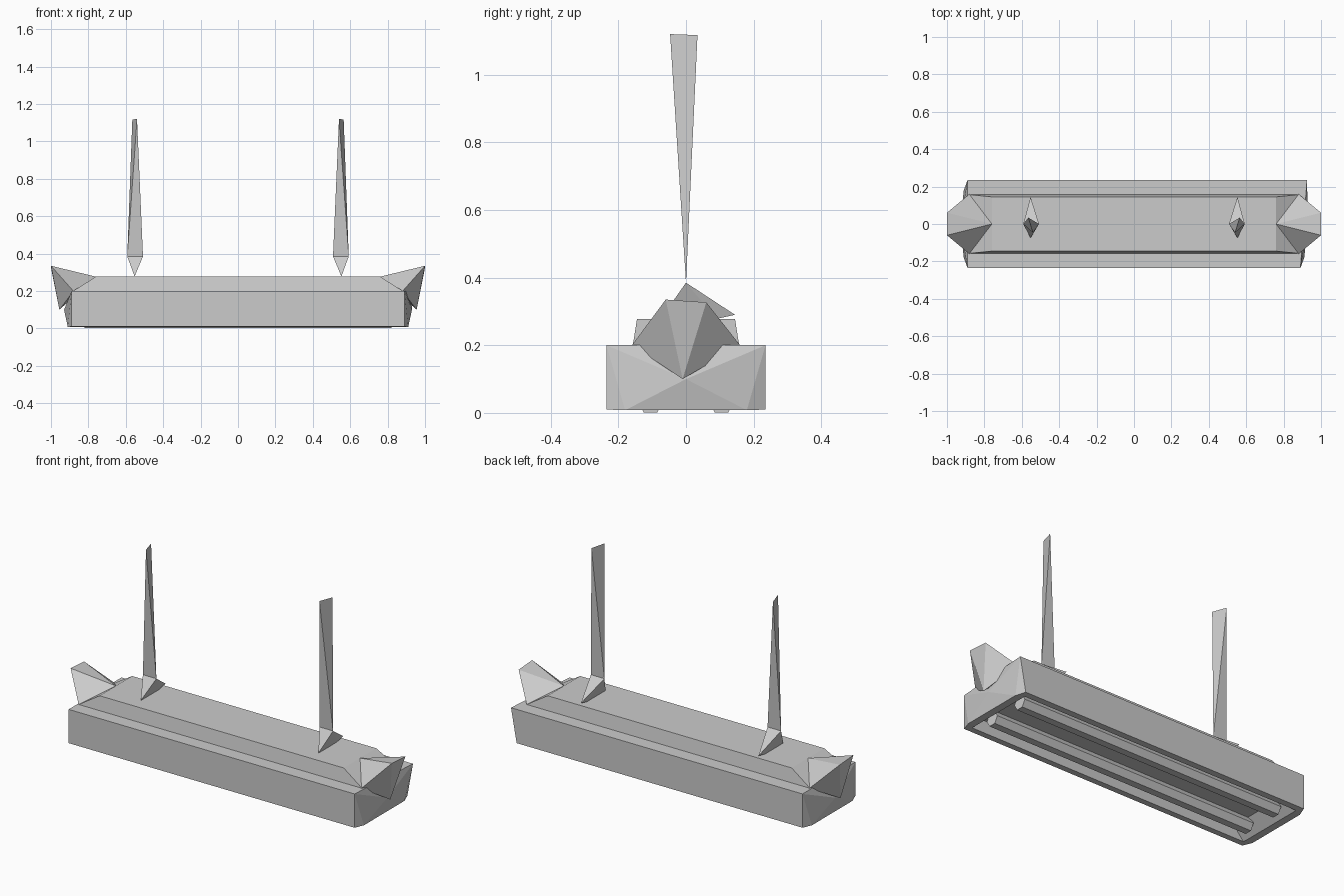
import bpy, bmesh, math

if "Cube" in bpy.data.objects:
    bpy.data.objects.remove(bpy.data.objects["Cube"])


def make(name, verts, faces=None):
    """Object from given faces, or the convex hull of the points."""
    bm = bmesh.new()
    vs = [bm.verts.new(v) for v in verts]
    if faces:
        for f in faces:
            bm.faces.new([vs[i] for i in f])
    else:
        bmesh.ops.convex_hull(bm, input=vs)
        loose = [v for v in bm.verts if not v.link_faces]
        bmesh.ops.delete(bm, geom=loose, context='VERTS')
        bmesh.ops.dissolve_limit(bm, angle_limit=0.01, verts=bm.verts[:], edges=bm.edges[:])
    bmesh.ops.recalc_face_normals(bm, faces=bm.faces[:])
    me = bpy.data.meshes.new(name)
    bm.to_mesh(me)
    bm.free()
    ob = bpy.data.objects.new(name, me)
    bpy.context.collection.objects.link(ob)
    return ob


def mirrored(points):
    """Points repeated over x and y."""
    return [(sx * x, sy * y, z) for x, y, z in points for sx in (-1, 1) for sy in (-1, 1)]


# Lower housing with bulging ends
pts = mirrored([(0.89, 0.235, 0.2), (0.89, 0.235, 0.01), (0.91, 0.18, 0.008)])
pts += [(s * 0.93, 0, 0.1) for s in (-1, 1)] + [(0.925, 0.235, 0.2)]
housing = make("housing", pts)

# Wide open recess in the underside, with sloping ends
cut = make("recess_cutter", mirrored([(0.9, 0.205, -0.02), (0.8, 0.19, 0.07)]))
cut.hide_render = True
cut.hide_set(True)
mod = housing.modifiers.new("recess", 'BOOLEAN')
mod.operation, mod.object, mod.solver = 'DIFFERENCE', cut, 'EXACT'

# Hexagonal tubes lying in the recess
for s in (-1, 1):
    ring = [(s * 0.105 + 0.04 * math.cos(a), 0.036 + 0.04 * math.sin(a))
            for a in (math.radians(60 * k) for k in range(6))]
    make("tube", [(x, y, z) for x in (-0.82, 0.82) for y, z in ring])

# Raised, sloping cover on top
make("top_cover", mirrored([(0.89, 0.158, 0.195), (0.76, 0.145, 0.277)]))

for s in (-1, 1):
    # Faceted flared end cap
    make("end_cap", [(s * x, y, z) for x, y, z in (
        (0.76, 0, 0.277), (1, -0.06, 0.335), (1, 0.06, 0.327),
        (0.88, -0.16, 0.2), (0.88, 0.16, 0.2), (0.955, -0.01, 0.1))],
        [(0, 1, 2), (0, 3, 1), (0, 2, 4), (5, 1, 3), (5, 2, 1), (5, 4, 2), (0, 4, 5), (0, 5, 3)])

    # Rod foot: a small wedge
    make("rod_foot", [(s * x, y, z) for x, y, z in (
        (0.553, -0.075, 0.278), (0.553, 0.145, 0.29),
        (0.508, 0, 0.385), (0.592, 0, 0.385), (0.553, 0.09, 0.278))])

    # Hanging rod: twisted tapering blade
    make("hanging_rod", [(s * x, y, z) for x, y, z in (
        (0.508, 0, 0.385), (0.592, 0, 0.385),
        (0.54, -0.047, 1.12), (0.565, 0.034, 1.117))])
